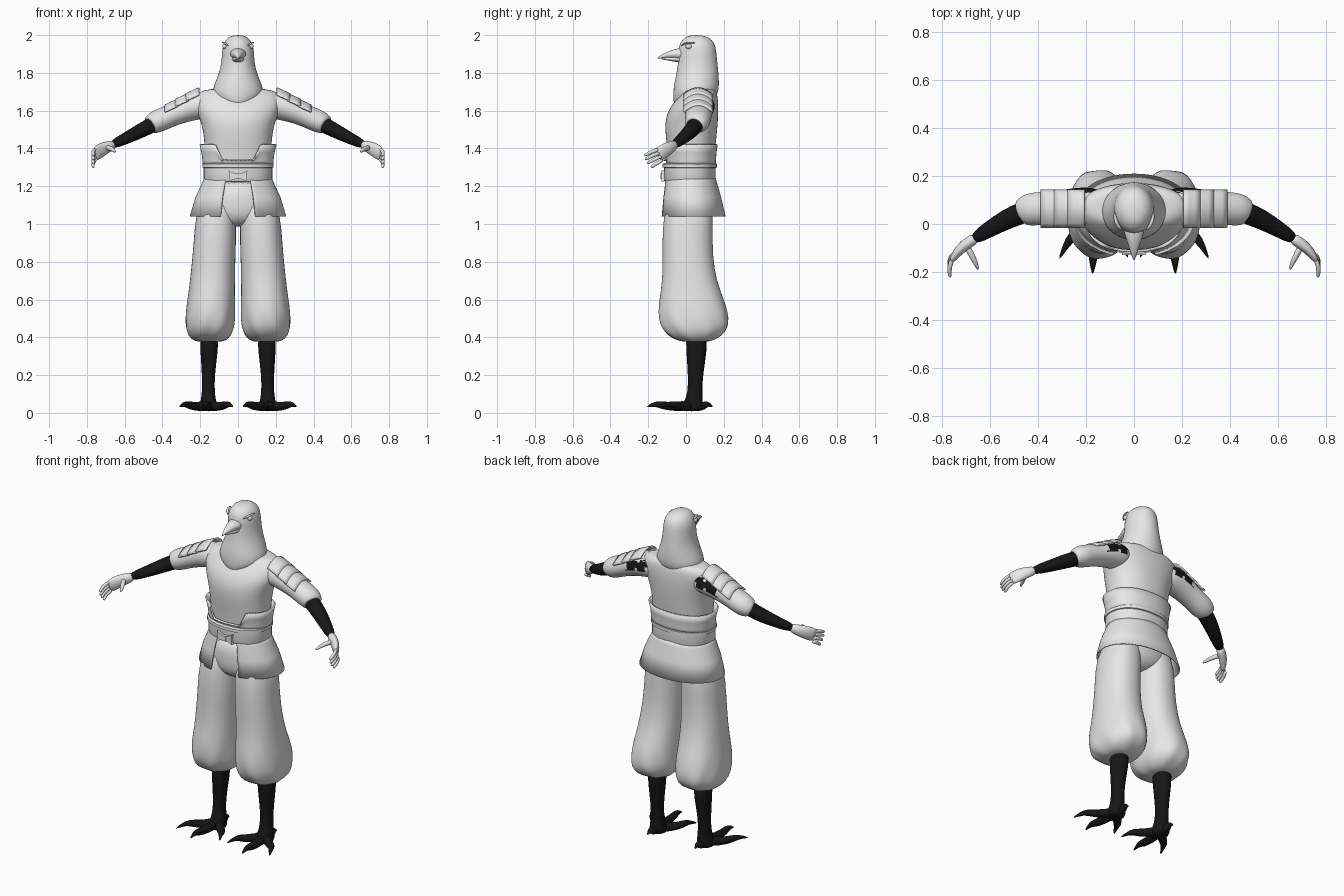
import bpy, bmesh, math, random
from mathutils import Vector

random.seed(4)
cube = bpy.data.objects.get("Cube")
if cube:
    bpy.data.objects.remove(cube)


def material(name, value):
    m = bpy.data.materials.new(name)
    m.use_nodes = True
    col = (value, value, value, 1)
    m.diffuse_color = col
    bsdf = m.node_tree.nodes["Principled BSDF"]
    bsdf.inputs["Base Color"].default_value = col
    bsdf.inputs["Roughness"].default_value = 0.8
    return m


GREY = material("light_grey", 0.8)
BLACK = material("black", 0.008)


def finish(name, bm, mat, mirror=False, subsurf=1, solid=0):
    bmesh.ops.recalc_face_normals(bm, faces=bm.faces)
    me = bpy.data.meshes.new(name)
    bm.to_mesh(me)
    bm.free()
    me.materials.append(mat)
    ob = bpy.data.objects.new(name, me)
    bpy.context.collection.objects.link(ob)
    if mirror:
        ob.modifiers.new("mirror", 'MIRROR').use_mirror_merge = False
    if solid:
        mod = ob.modifiers.new("thickness", 'SOLIDIFY')
        mod.thickness, mod.offset = solid, 0
    if subsurf:
        mod = ob.modifiers.new("smooth", 'SUBSURF')
        mod.levels = mod.render_levels = subsurf
        me.shade_smooth()
    else:
        bpy.ops.object.select_all(action='DESELECT')
        ob.select_set(True)
        bpy.context.view_layer.objects.active = ob
        bpy.ops.object.shade_smooth_by_angle(angle=math.radians(35))
    return ob


def skin(rings, closed=True, caps=True):
    """Bridge rows of points into a surface."""
    bm = bmesh.new()
    rows = [[bm.verts.new(p) for p in r] for r in rings]
    n = len(rows[0])
    for a, b in zip(rows, rows[1:]):
        for i in range(n if closed else n - 1):
            j = (i + 1) % n
            bm.faces.new((a[i], a[j], b[j], b[i]))
    if caps:
        bm.faces.new(rows[0])
        bm.faces.new(rows[-1])
    return bm


def stack(stations, n=32, gap=0, power=0.9, ruffle=0):
    """Rings from (z, centre x, half width, front y, back y); gap opens the front."""
    rings = []
    for z, cx, hx, y0, y1 in stations:
        ring = []
        for i in range(n + (1 if gap else 0)):
            a = -math.pi / 2 + gap + i / n * (2 * math.pi - 2 * gap)
            c, s = math.cos(a), math.sin(a)
            k = 1 + ruffle * math.sin(8 * a + 25 * z) * min(1, max(0, (0.62 - z) / 0.15))
            ring.append((cx + k * hx * math.copysign(abs(c) ** power, c),
                         (y0 + y1) / 2 + k * (y1 - y0) / 2 * math.copysign(abs(s) ** power, s), z))
        rings.append(ring)
    return rings


def tube(stations, n=12):
    """Rings along a path of (x, y, z, side radius, upright radius)."""
    pts = [Vector(s[:3]) for s in stations]
    rings = []
    for i, s in enumerate(stations):
        t = (pts[min(i + 1, len(pts) - 1)] - pts[max(i - 1, 0)]).normalized()
        side = t.cross(Vector((0, 0, 1))).normalized()
        up = side.cross(t)
        rings.append([pts[i] + side * s[3] * math.cos(2 * math.pi * k / n)
                      + up * s[4] * math.sin(2 * math.pi * k / n) for k in range(n)])
    return rings


# Hooded bird head
finish("head_and_neck", skin(stack([
    (1.612, 0, .035, -.055, .08), (1.65, 0, .105, -.068, .14), (1.69, 0, .142, -.068, .172),
    (1.74, 0, .125, -.064, .176), (1.80, 0, .10, -.05, .172), (1.86, 0, .086, -.041, .166),
    (1.92, 0, .085, -.04, .16), (1.96, 0, .076, -.034, .152), (1.985, 0, .055, -.01, .125),
    (2.0, 0, .03, .02, .09)], power=1)), GREY)
finish("upper_beak", skin(tube([
    (0, .0, 1.90, .05, .036), (0, -.04, 1.90, .042, .032), (0, -.08, 1.898, .028, .022),
    (0, -.12, 1.89, .014, .012), (0, -.152, 1.877, .003, .004)])), GREY)
finish("lower_beak", skin(tube([
    (0, .0, 1.872, .042, .02), (0, -.05, 1.872, .032, .016), (0, -.10, 1.875, .016, .009),
    (0, -.135, 1.877, .004, .004)])), GREY)
bm = bmesh.new()
bmesh.ops.create_uvsphere(bm, u_segments=16, v_segments=10, radius=0.017)
for v in bm.verts:
    v.co = Vector((v.co.x * .7 + .071, v.co.y + .014, v.co.z * .8 + 1.94))
finish("eyes", bm, GREY, mirror=True)
finish("brows", skin(tube([(.05, -.026, 1.943, .004, .004), (.068, -.008, 1.957, .009, .005),
                           (.08, .025, 1.962, .008, .005), (.08, .05, 1.958, .003, .003)], 8)),
       GREY, mirror=True)

# Tunic body
finish("tunic", skin(stack([
    (1.20, 0, .165, -.095, .145), (1.33, 0, .172, -.09, .147), (1.42, 0, .178, -.102, .157),
    (1.50, 0, .185, -.112, .166), (1.56, 0, .205, -.108, .17), (1.61, 0, .225, -.09, .172),
    (1.655, 0, .232, -.055, .17), (1.69, 0, .22, -.025, .165), (1.71, 0, .18, -.01, .155),
    (1.717, 0, .12, .0, .14)])), GREY)
sleeve = finish("sleeves", skin(tube([
    (.12, .07, 1.63, .07, .06), (.19, .072, 1.628, .082, .073), (.25, .07, 1.617, .08, .07),
    (.33, .067, 1.585, .07, .06), (.40, .064, 1.555, .069, .06), (.435, .06, 1.54, .068, .06),
    (.465, .05, 1.525, .058, .05), (.47, .047, 1.522, .044, .038)], 32)),
    GREY, mirror=True, subsurf=2)

# Torn dark patches on the back of the shoulders
evaluated = sleeve.evaluated_get(bpy.context.evaluated_depsgraph_get())
baked = bpy.data.meshes.new_from_object(evaluated)
sleeve.modifiers.clear()
sleeve.data = baked
baked.materials.append(BLACK)
for f in baked.polygons:
    x = abs(f.center.x)
    torn = .165 < x < .30 and abs(x - .225) > .006 and f.normal.y > .72 + random.uniform(-.1, .1)
    if torn and f.normal.z > -.25:
        f.material_index = 1

# Layered shoulder plates
for k, label in enumerate(("inner", "middle", "outer")):
    rows = []
    for i in range(4):
        x = .205 + .056 * k + .07 * i / 3
        z = 1.712 - (x - .205) * .46 + .004 * (2 - k)
        rows.append([(x, .064 + .077 * v / 5, z - .036 * (v / 5) ** 2) for v in range(-5, 6)])
    finish(label + "_shoulder_plates", skin(rows, closed=False, caps=False), GREY,
           mirror=True, subsurf=0, solid=.009)

# Arms and hands
finish("arms", skin(tube([
    (.40, .065, 1.552, .045, .042), (.46, .05, 1.522, .046, .042), (.53, .02, 1.486, .043, .038),
    (.60, -.02, 1.45, .034, .03), (.675, -.068, 1.415, .026, .024)], 20)), BLACK, mirror=True)
finish("palms", skin(tube([
    (.655, -.055, 1.424, .022, .024), (.685, -.075, 1.41, .025, .03), (.72, -.10, 1.395, .023, .038),
    (.748, -.135, 1.375, .017, .04), (.756, -.15, 1.367, .01, .034)], 16)), GREY, mirror=True)
for i, label in enumerate(("index", "middle", "ring", "little")):
    base = Vector((.752, -.138 + .006 * i, 1.397 - .019 * i))
    tip = Vector((.765, -.222 + .004 * i * i, 1.362 - .021 * i))
    mid = (base + tip) / 2 + Vector((.012, 0, .004))
    finish(label + "_fingers", skin(tube([(*base, .011, .011), (*mid, .0105, .0105),
           (*tip.lerp(mid, .2), .009, .009), (*tip, .005, .005)], 10)), GREY, mirror=True)
finish("thumbs", skin(tube([
    (.70, -.085, 1.405, .014, .015), (.678, -.125, 1.402, .014, .014),
    (.66, -.16, 1.392, .011, .011), (.648, -.192, 1.38, .005, .005)], 10)), GREY, mirror=True)

# Corset with a dipped front
rings = stack([(1.315, 0, .183, -.103, .154), (1.335, 0, .184, -.103, .154),
               (1.38, 0, .19, -.108, .158), (1.422, 0, .20, -.118, .164)], 64)
for ring in rings[2:]:
    for i, (x, y, z) in enumerate(ring):
        if y < 0 and abs(x) < .125:
            t = min(1, (.125 - abs(x)) / .045)
            ring[i] = (x, y, z - (z - 1.338) * t * t * (3 - 2 * t))
finish("corset", skin(rings, caps=False), GREY, subsurf=0, solid=.008)

# Belt, trim and bow
finish("belt", skin(stack([(1.225, 0, .176, -.112, .153), (1.24, 0, .182, -.117, .157),
                           (1.30, 0, .182, -.117, .157), (1.305, 0, .176, -.112, .152)], 48)),
       GREY, subsurf=0)
finish("belt_trim", skin(stack([(1.296, 0, .178, -.112, .154), (1.30, 0, .188, -.124, .163),
                                (1.318, 0, .188, -.124, .163), (1.322, 0, .178, -.112, .154)], 48)),
       GREY, subsurf=0)
bow = [(.004, 1.265), (.028, 1.272), (.05, 1.284), (.044, 1.255), (.05, 1.224), (.028, 1.234),
       (.004, 1.242)]
finish("belt_bow", skin([[(x, y, z) for x, z in bow] for y in (-.113, -.13)]), GREY,
       mirror=True, subsurf=0)
bm = bmesh.new()
bmesh.ops.create_cube(bm, size=1)
for v in bm.verts:
    v.co = Vector((v.co.x * .022, v.co.y * .02 - .125, v.co.z * .03 + 1.253))
finish("bow_knot", bm, GREY, subsurf=0)

# Split skirt
finish("skirt", skin(stack([
    (1.25, 0, .174, -.108, .152), (1.22, 0, .185, -.114, .16), (1.14, 0, .222, -.125, .183),
    (1.04, 0, .252, -.135, .206)], 64, gap=.35, power=.95), closed=False, caps=False),
    GREY, subsurf=0, solid=.007)

# Baggy trousers
finish("trouser_seat", skin(stack([
    (1.24, 0, .155, -.095, .13), (1.14, 0, .19, -.105, .145), (1.06, 0, .19, -.108, .145),
    (1.01, 0, .12, -.085, .12), (.985, 0, .04, -.04, .08)])), GREY)
finish("trouser_legs", skin(stack([
    (1.16, .10, .08, -.09, .13), (1.04, .119, .108, -.12, .142), (.90, .122, .112, -.126, .14),
    (.76, .132, .116, -.122, .148), (.65, .138, .122, -.132, .18), (.57, .144, .128, -.145, .212),
    (.50, .147, .132, -.146, .227), (.45, .148, .13, -.132, .225), (.41, .15, .115, -.10, .195),
    (.385, .15, .09, -.05, .145), (.375, .15, .06, -.01, .115)], 40, ruffle=.025)),
    GREY, mirror=True)

# Bird legs and clawed feet
finish("shins", skin(stack([
    (.42, .152, .052, -.005, .115), (.32, .153, .046, .002, .11), (.20, .157, .034, .01, .09),
    (.11, .157, .033, .01, .085), (.06, .157, .042, -.01, .09), (.025, .157, .05, -.03, .09),
    (.008, .157, .04, -.02, .08)], 20)), BLACK, mirror=True)
toes = {"front": [(.16, .02), (.166, -.06), (.17, -.13), (.171, -.165), (.172, -.21)],
        "outer": [(.165, .03), (.21, -.01), (.26, -.055), (.284, -.09), (.312, -.148)],
        "inner": [(.15, .03), (.11, -.01), (.068, -.06), (.05, -.09), (.024, -.142)],
        "back": [(.157, .04), (.157, .075), (.158, .10), (.158, .118), (.158, .143)]}
shape = [(.04, .032), (.032, .024), (.04, .022), (.05, .014), (.03, .003)]
for label, path in toes.items():
    finish(label + "_toes", skin(tube([(x, y, z, r, r) for (x, y), (z, r) in zip(path, shape)])),
           BLACK, mirror=True)
